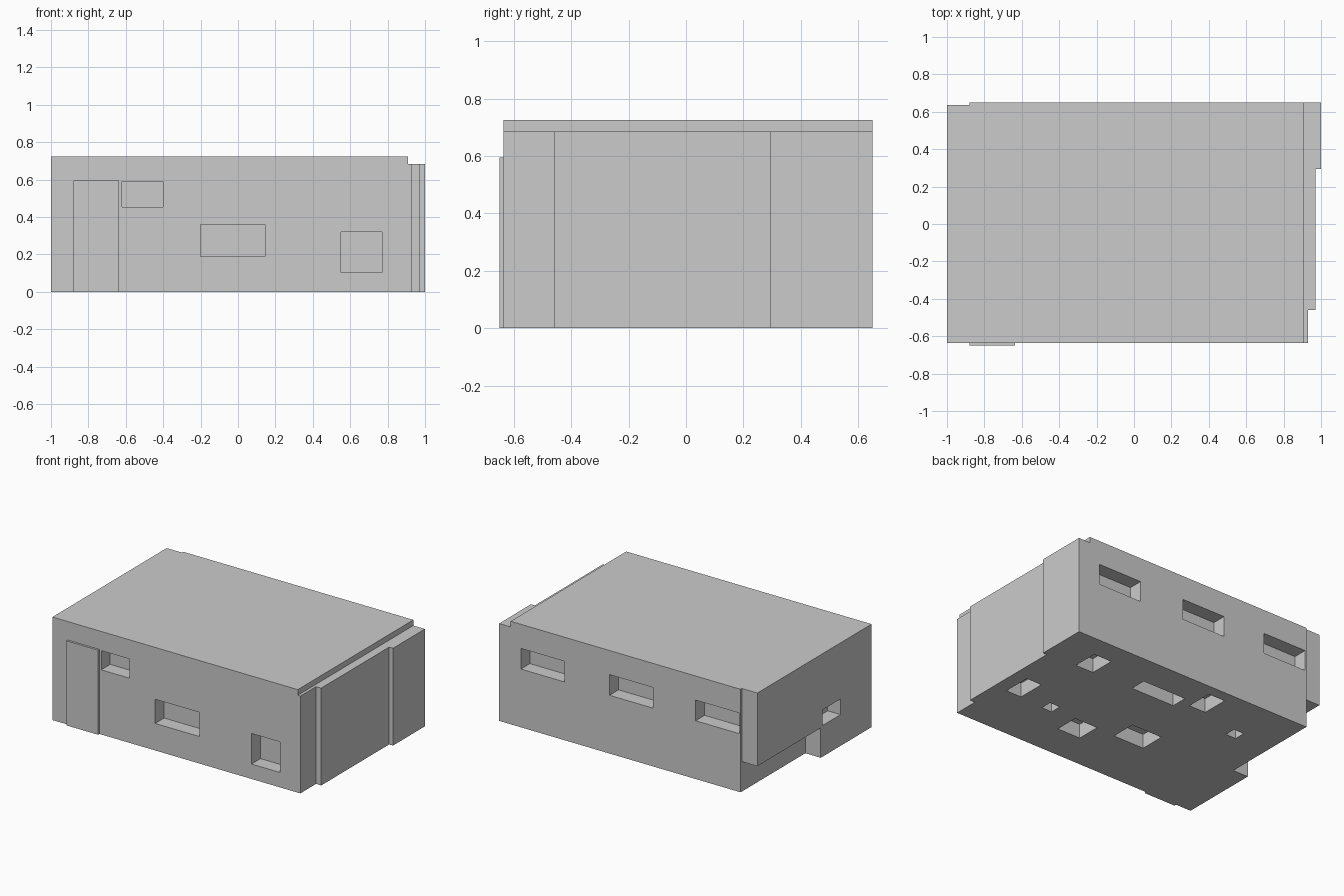
import bpy, bmesh

if "Cube" in bpy.data.objects:
    bpy.data.objects.remove(bpy.data.objects["Cube"])


def link(name, bm):
    bmesh.ops.recalc_face_normals(bm, faces=bm.faces)
    mesh = bpy.data.meshes.new(name)
    bm.to_mesh(mesh)
    bm.free()
    obj = bpy.data.objects.new(name, mesh)
    bpy.context.collection.objects.link(obj)
    return obj


def prism(name, outline, z0, z1):
    """Extrude a plan outline between two heights."""
    bm = bmesh.new()
    face = bm.faces.new([bm.verts.new((x, y, z0)) for x, y in outline])
    top = bmesh.ops.extrude_face_region(bm, geom=[face])["geom"]
    verts = [v for v in top if isinstance(v, bmesh.types.BMVert)]
    bmesh.ops.translate(bm, verts=verts, vec=(0, 0, z1 - z0))
    return link(name, bm)


def add_box(bm, x, y, z):
    """Add a box given as (min, max) ranges."""
    verts = bmesh.ops.create_cube(bm, size=1)["verts"]
    for v in verts:
        v.co = [r[0] if c < 0 else r[1] for c, r in zip(v.co, (x, y, z))]


FRONT, BACK, DEPTH = -0.635, 0.65, 0.1

# Main body, with the stepped right wall and the small step at the back left
body = prism("building_body", [
    (-1, FRONT), (0.93, FRONT), (0.93, -0.46), (0.97, -0.46), (0.97, 0.295),
    (1, 0.295), (1, BACK), (-0.88, BACK), (-0.88, 0.635), (-1, 0.635)], 0, 0.685)

# Flat roof layer, set back from the right wall
prism("roof", [(-1, FRONT), (0.91, FRONT), (0.91, BACK), (-0.88, BACK),
               (-0.88, 0.635), (-1, 0.635)], 0.685, 0.725)

# Shallow panel on the front wall
bm = bmesh.new()
add_box(bm, (-0.88, -0.635), (-0.65, FRONT), (0, 0.595))
link("front_panel", bm)

# Recesses
bm = bmesh.new()
# front windows
for x, z in (((-0.62, -0.4), (0.455, 0.59)), ((-0.2, 0.145), (0.19, 0.36)),
             ((0.55, 0.77), (0.105, 0.32))):
    add_box(bm, x, (FRONT - 0.1, FRONT + DEPTH), z)
# three equal back windows
for x0 in (0.49, -0.2, -0.87):
    add_box(bm, (x0, x0 + 0.34), (BACK - DEPTH, BACK + 0.1), (0.41, 0.555))
# left window
add_box(bm, (-1.1, -1 + DEPTH), (-0.29, -0.09), (0.22, 0.33))
# undercut along the left wall
add_box(bm, (-1.1, -0.88), (-0.07, 0.75), (-0.1, 0.21))
# pockets in the underside
for x, y in (((0.75, 0.87), (-0.22, -0.02)), ((0.48, 0.56), (-0.24, -0.16)),
             ((0.6, 0.74), (0.31, 0.49)), ((-0.06, 0.28), (0.315, 0.43)),
             ((-0.27, -0.14), (0.38, 0.57)), ((-0.63, -0.55), (0.25, 0.33)),
             ((-0.26, -0.02), (-0.22, -0.04)), ((0.13, 0.31), (-0.38, -0.21))):
    add_box(bm, x, y, (-0.1, DEPTH))
cutter = link("recess_cutter", bm)
cutter.hide_render = True
cutter.hide_set(True)

mod = body.modifiers.new("recesses", "BOOLEAN")
mod.operation = "DIFFERENCE"
mod.solver = "EXACT"
mod.use_self = True
mod.object = cutter
